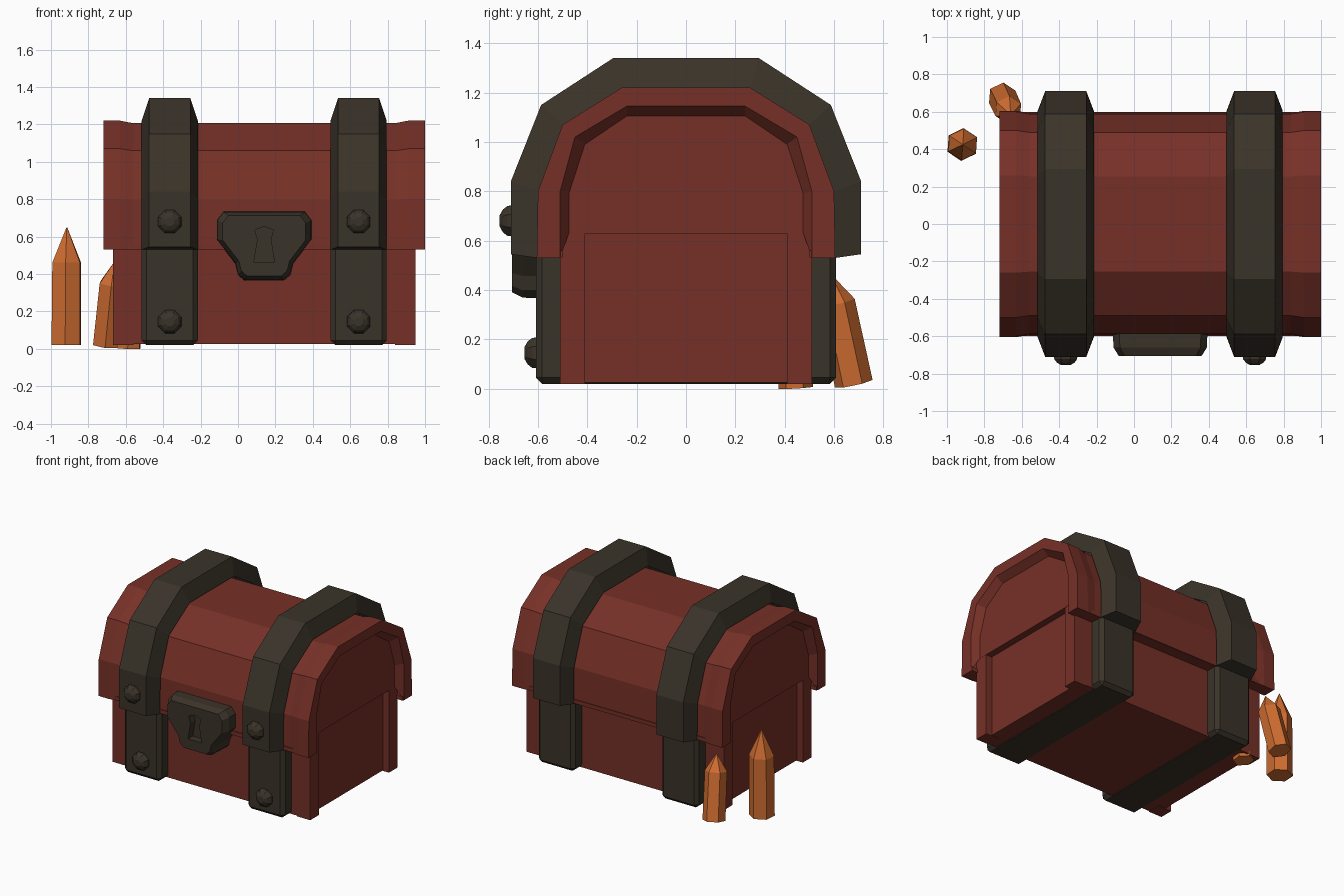
import bpy, bmesh, math
from mathutils import Vector

if "Cube" in bpy.data.objects:
    bpy.data.objects.remove(bpy.data.objects["Cube"])

CX = 0.14  # middle of the chest along x


def material(name, rgb):
    m = bpy.data.materials.new(name)
    m.use_nodes = True
    m.diffuse_color = (*rgb, 1)
    bsdf = m.node_tree.nodes["Principled BSDF"]
    bsdf.inputs["Base Color"].default_value = (*rgb, 1)
    bsdf.inputs["Roughness"].default_value = 0.8
    return m


RED = material("red wood", (0.18, 0.03, 0.02))
IRON = material("dark iron", (0.042, 0.033, 0.022))
ORANGE = material("orange crystal", (0.62, 0.15, 0.03))


def finish(name, bm, mat):
    bmesh.ops.recalc_face_normals(bm, faces=bm.faces)
    mesh = bpy.data.meshes.new(name)
    bm.to_mesh(mesh)
    bm.free()
    mesh.materials.append(mat)
    ob = bpy.data.objects.new(name, mesh)
    bpy.context.collection.objects.link(ob)
    return ob


def loft(name, rings, mat, closed=True, caps=True):
    """Skin a series of equally long point rings."""
    bm = bmesh.new()
    rows = [[bm.verts.new(p) for p in ring] for ring in rings]
    n = len(rows[0])
    for a, b in zip(rows, rows[1:]):
        for i in range(n if closed else n - 1):
            j = (i + 1) % n
            bm.faces.new((a[i], a[j], b[j], b[i]))
    if caps:
        bm.faces.new(rows[0])
        bm.faces.new(rows[-1])
    return finish(name, bm, mat)


def box(name, x, y, z, mat, bevel=0):
    bm = bmesh.new()
    bmesh.ops.create_cube(bm, size=1)
    for v in bm.verts:
        v.co = [lo + (c + 0.5) * (hi - lo) for c, (lo, hi) in zip(v.co, (x, y, z))]
    if bevel:
        bmesh.ops.bevel(bm, geom=bm.edges[:], offset=bevel, segments=1, affect='EDGES')
    return finish(name, bm, mat)


def arch(half):
    """Mirror half of an arch (y, z) into the whole front-to-back line."""
    return [(-y, z) for y, z in half] + [(y, z) for y, z in reversed(half)]


def at_x(x, profile):
    return [(x, y, z) for y, z in profile]


OUTER = arch([(0.605, 0.53), (0.6, 0.8), (0.5, 1.07), (0.26, 1.22)])
PLANKS = [(y * 0.98, 0.53 + (z - 0.53) * 0.98) for y, z in OUTER]
RIM = arch([(0.51, 0.53), (0.51, 0.8), (0.45, 1.02), (0.24, 1.145)])
PANEL = arch([(0.475, 0.63), (0.475, 0.79), (0.41, 0.99), (0.24, 1.105)])
BAND = arch([(0.71, 0.545), (0.71, 0.84), (0.587, 1.15), (0.295, 1.34)])

# Lid: plank shell running out to raised, hollowed end rims
stations = [(0.81, PANEL), (0.86, RIM), (0.86, OUTER), (0.77, OUTER), (0.70, PLANKS)]
rings = [at_x(CX - d, p) for d, p in stations]
rings += [at_x(CX + d, p) for d, p in reversed(stations)]
loft("lid_shell", rings, RED, closed=False, caps=False)
loft("lid_end_panels", [at_x(CX - 0.81, PANEL), at_x(CX + 0.81, PANEL)], RED)
for side, s in (("front", -1), ("back", 1)):
    box("lid_lip_" + side, (CX - 0.858, CX + 0.858), sorted((s * 0.5, s * 0.598)),
        (0.531, 0.56), RED)

# Body: recessed end boards between corner posts
box("body", (CX - 0.76, CX + 0.76), (-0.51, 0.51), (0.025, 0.64), RED)
for sx in (-1, 1):
    for sy in (-1, 1):
        box("corner_post", sorted((CX + sx * 0.7, CX + sx * 0.809)),
            sorted((sy * 0.41, sy * 0.511)), (0.02, 0.632), RED)

# Iron straps and their rivets
for name, x in (("right", CX - 0.505), ("left", CX + 0.505)):
    loft("lid_strap_" + name,
         [at_x(x - 0.15, OUTER), at_x(x - 0.11, BAND),
          at_x(x + 0.11, BAND), at_x(x + 0.15, OUTER)], IRON, closed=False, caps=False)
    # closing faces under both ends of the strap
    for s in (-1, 1):
        bm = bmesh.new()
        pts = [(-0.15, 0.605, 0.53), (-0.11, 0.71, 0.545), (0.11, 0.71, 0.545), (0.15, 0.605, 0.53)]
        face = bm.faces.new([bm.verts.new((x + dx, s * y, z)) for dx, y, z in pts])
        ob = finish("strap_end_" + name, bm, IRON)
        if ob.data.polygons[0].normal.z > 0:
            ob.data.flip_normals()
    box("body_strap_" + name, (x - 0.15, x + 0.15), (-0.608, 0.608), (0.02, 0.56), IRON, 0.025)
    for y, z in ((-0.705, 0.68), (-0.605, 0.145)):
        dome = [(0.068, 0.01), (0.066, -0.018), (0.05, -0.037), (0.025, -0.05)]
        loft("rivet", [[(x + r * math.cos(k * math.pi / 4 + 0.39), y + d,
                         z + r * math.sin(k * math.pi / 4 + 0.39)) for k in range(8)]
                       for r, d in dome], IRON)

# Lock plate with a sunken keyhole
half = [(0.22, 0.735), (0.255, 0.69), (0.255, 0.585), (0.155, 0.455), (0.14, 0.395), (0.105, 0.365)]
outline = [(-x, z) for x, z in half] + [(x, z) for x, z in reversed(half)]


def plate(points, y, scale):
    return [(CX + x * scale, y, 0.56 + (z - 0.56) * scale) for x, z in points]


lock = loft("lock", [plate(outline, -0.5, 1), plate(outline, -0.66, 0.98),
                     plate(outline, -0.705, 0.87)], IRON)
key = [(0, 0.655), (0.05, 0.635), (0.035, 0.585), (0.055, 0.465),
       (-0.055, 0.465), (-0.035, 0.585), (-0.05, 0.635)]
cutter = loft("keyhole_cutter", [plate(key, -0.65, 1), plate(key, -0.8, 1)], IRON)
cutter.hide_render = True
cut = lock.modifiers.new("keyhole", 'BOOLEAN')
cut.operation = 'DIFFERENCE'
cut.solver = 'EXACT'
cut.object = cutter
bpy.context.view_layer.objects.active = lock
bpy.ops.object.modifier_apply(modifier=cut.name)
bpy.data.objects.remove(cutter)


# Crystals: six-sided shafts with pointed tips
def crystal(name, base, tip, radius, shoulder):
    base, tip = Vector(base), Vector(tip)
    turn = Vector((0, 0, 1)).rotation_difference(tip - base)
    rows = []
    for t, r in ((0, radius), (shoulder, radius * 0.97), (1, 0.002)):
        centre = base.lerp(tip, t)
        rows.append([centre + turn @ Vector((r * math.cos(a), r * math.sin(a), 0))
                     for a in (math.radians(60 * k + 26) for k in range(6))])
    loft(name, rows, ORANGE)


crystal("tall_crystal", (-0.918, 0.425, 0.02), (-0.915, 0.425, 0.65), 0.088, 0.7)
crystal("leaning_crystal", (-0.705, 0.68, 0.02), (-0.66, 0.585, 0.465), 0.078, 0.74)
crystal("hidden_crystal", (-0.585, 0.445, 0.003), (-0.57, 0.42, 0.4), 0.07, 0.7)
